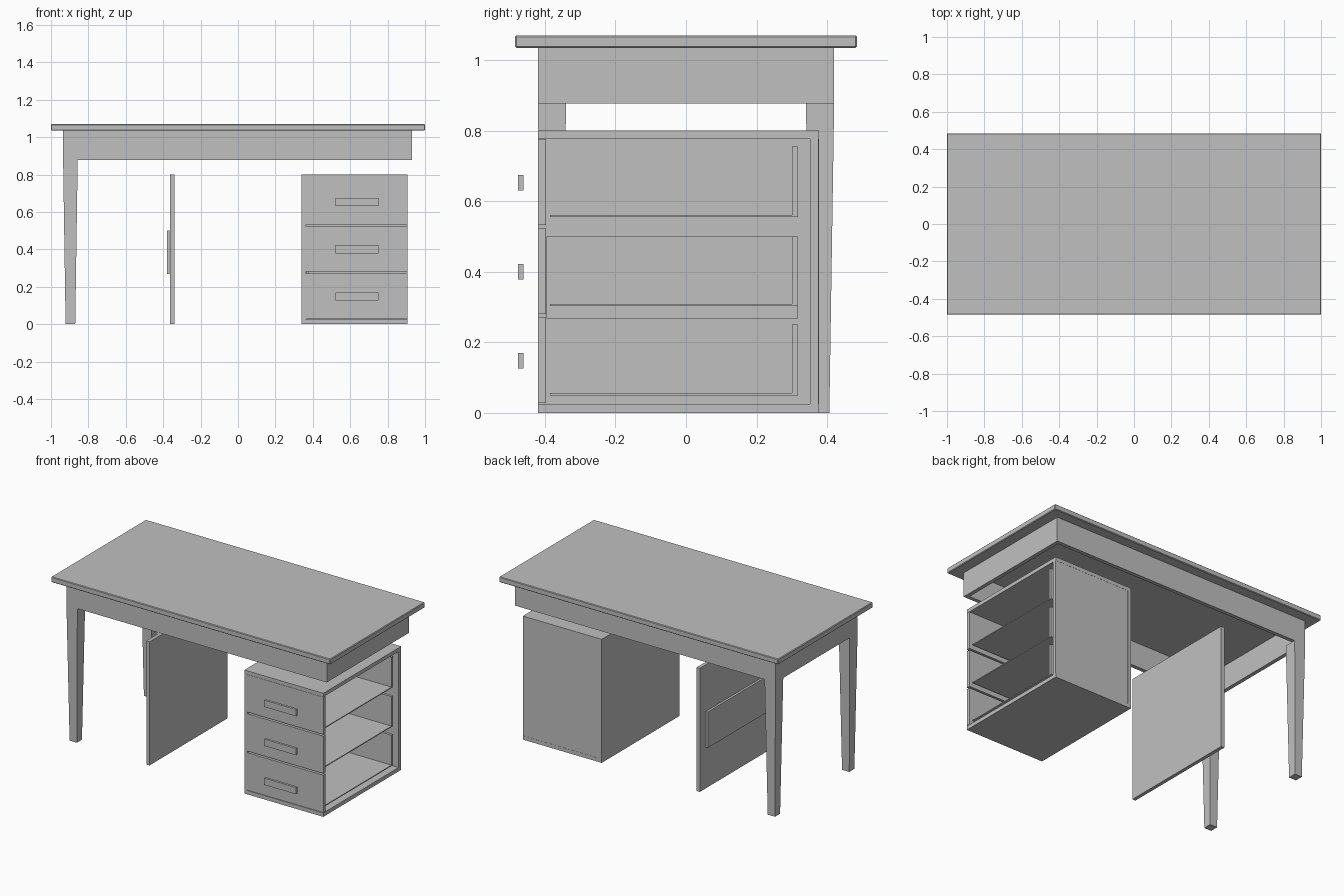
import bpy, bmesh

if "Cube" in bpy.data.objects:
    bpy.data.objects.remove(bpy.data.objects["Cube"])

grey = bpy.data.materials.new("plain_grey")
grey.diffuse_color = (0.53, 0.53, 0.53, 1)
grey.use_nodes = True
grey.node_tree.nodes["Principled BSDF"].inputs["Base Color"].default_value = grey.diffuse_color


def finish(name, bm):
    bmesh.ops.recalc_face_normals(bm, faces=bm.faces)
    me = bpy.data.meshes.new(name)
    bm.to_mesh(me)
    bm.free()
    me.materials.append(grey)
    ob = bpy.data.objects.new(name, me)
    bpy.context.collection.objects.link(ob)
    return ob


def box(name, x0, x1, y0, y1, z0, z1):
    bm = bmesh.new()
    bmesh.ops.create_cube(bm, size=1)
    for v in bm.verts:
        v.co = (x1 if v.co.x > 0 else x0,
                y1 if v.co.y > 0 else y0,
                z1 if v.co.z > 0 else z0)
    return finish(name, bm)


# Table top with slightly eased edges
top = box("table_top", -1, 1, -0.485, 0.485, 1.035, 1.07)
bev = top.modifiers.new("eased_edges", 'BEVEL')
bev.width = 0.004
bev.segments = 1

# Apron frame under the top
AX0, AX1, AY, T = -0.935, 0.93, 0.42, 0.025
box("front_apron", AX0, AX1, -AY, -AY + T, 0.877, 1.035)
box("back_apron", AX0, AX1, AY - T, AY, 0.877, 1.035)
box("left_apron", AX0, AX0 + T, -AY + T, AY - T, 0.877, 1.035)
box("right_apron", AX1 - T, AX1, -AY + T, AY - T, 0.877, 1.035)

# Tapered legs on the left side
for name, s in (("front_leg", -1), ("back_leg", 1)):
    leg = box(name, -0.935, -0.857, s * 0.38 - 0.04, s * 0.38 + 0.04, 0, 0.877)
    for v in leg.data.vertices:
        if v.co.z < 0.1:
            v.co.x = -0.896 + (v.co.x + 0.896) * 0.66
            v.co.y = s * 0.38 + (v.co.y - s * 0.38) * 0.66

# Inner side panels of both pedestals, each with its middle drawer side
for side, s in (("left", -1), ("right", 1)):
    def span(a, b):
        return sorted((s * a, s * b))
    box(side + "_side_panel", *span(0.34, 0.363), -0.42, 0.377, 0, 0.8)
    box(side + "_drawer_side", *span(0.365, 0.38), -0.395, 0.317, 0.267, 0.5)

# Pedestal carcass, open on its right side
PX0, PX1 = 0.363, 0.905
box("pedestal_top", PX0, PX1, -0.42, 0.377, 0.776, 0.8)
box("pedestal_bottom", PX0, PX1, -0.42, 0.377, 0, 0.025)
box("pedestal_back", PX0, PX1, 0.351, 0.376, 0.025, 0.776)

# Three drawers: front, floor, back board and floating handle bar
for i in range(3):
    z = i * 0.2525
    n = ("lower", "middle", "upper")[i]
    box(n + "_drawer_front", PX0, PX1, -0.42, -0.397, 0.028 + z, 0.27 + z)
    box(n + "_drawer_floor", 0.38, 0.89, -0.386, 0.30, 0.05 + z, 0.056 + z)
    box(n + "_drawer_back", 0.38, 0.89, 0.30, 0.317, 0.05 + z,
        0.5 if i == 1 else 0.25 + z)
    box(n + "_handle", 0.52, 0.75, -0.476, -0.461, 0.126 + z, 0.17 + z)
